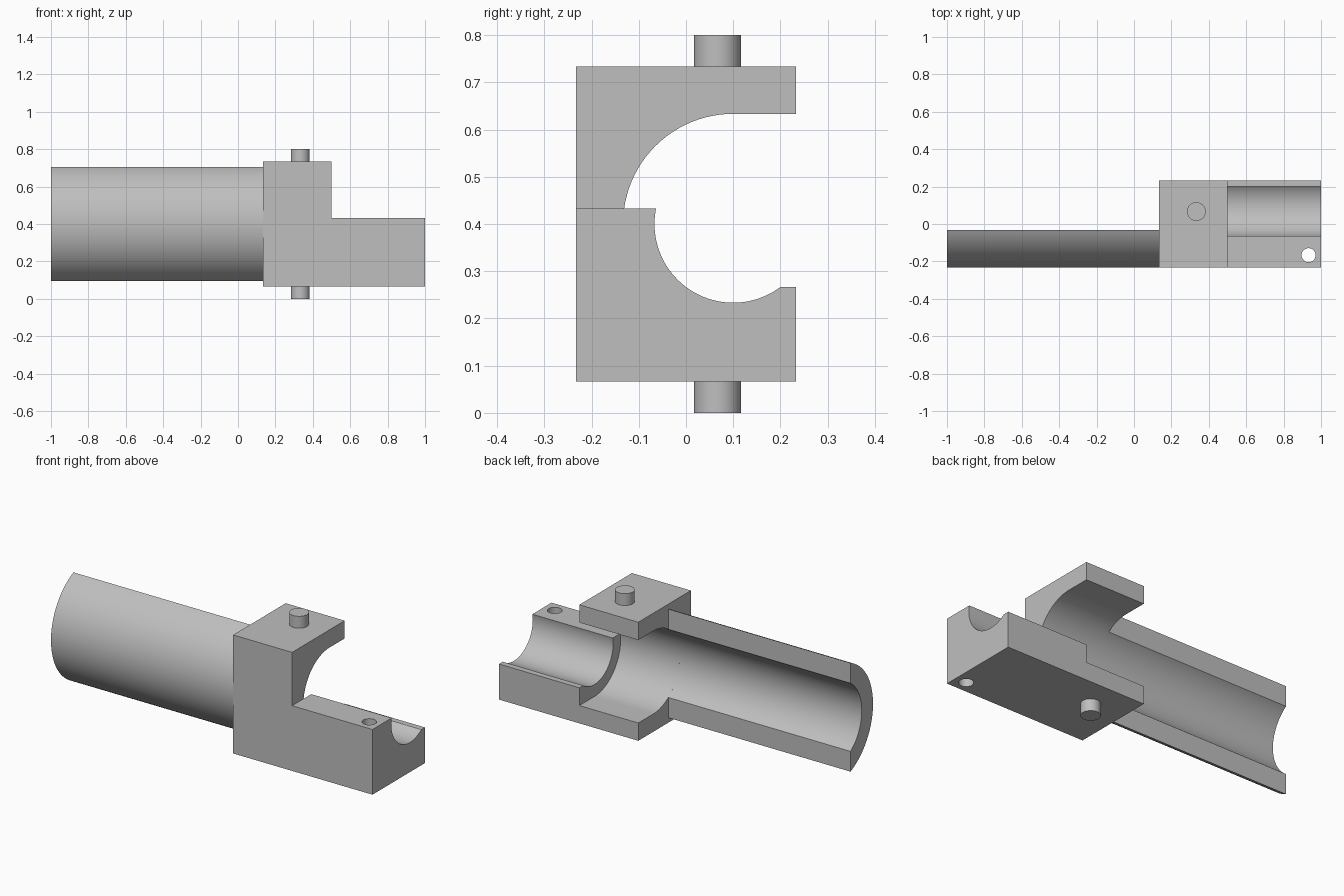
import bpy, bmesh
from math import sin, cos, acos, radians, pi
from mathutils import Vector

if "Cube" in bpy.data.objects:
    bpy.data.objects.remove(bpy.data.objects["Cube"], do_unlink=True)

grey = bpy.data.materials.new("plain grey")
grey.use_nodes = True
grey.diffuse_color = (0.52, 0.52, 0.52, 1)
grey.node_tree.nodes["Principled BSDF"].inputs["Base Color"].default_value = grey.diffuse_color

AXIS_Y, AXIS_Z = 0.1, 0.4          # shared bore axis, running along x
BORE, SMALL_BORE, TUBE = 0.2333, 0.1667, 0.3333
FRONT, BACK = -0.2333, 0.2333
BASE, TOP, STEP = 0.0667, 0.7333, 0.4333


def arc(radius, start, end, n=48):
    """Points (y, z) on a circle about the bore axis."""
    angles = [start + (end - start) * i / n for i in range(n + 1)]
    return [(AXIS_Y + radius * cos(a), AXIS_Z + radius * sin(a)) for a in angles]


def prism(name, points, offset):
    """Extrude a closed outline of 3D points by an offset."""
    bm = bmesh.new()
    face = bm.faces.new([bm.verts.new(p) for p in points])
    new = bmesh.ops.extrude_face_region(bm, geom=[face])["geom"]
    moved = [v for v in new if isinstance(v, bmesh.types.BMVert)]
    bmesh.ops.translate(bm, verts=moved, vec=Vector(offset))
    bmesh.ops.recalc_face_normals(bm, faces=bm.faces)
    mesh = bpy.data.meshes.new(name)
    bm.to_mesh(mesh)
    bm.free()
    mesh.materials.append(grey)
    obj = bpy.data.objects.new(name, mesh)
    bpy.context.collection.objects.link(obj)
    return obj


def along_x(name, outline, x0, x1):
    return prism(name, [(x0, y, z) for y, z in outline], (x1 - x0, 0, 0))


def upright_cylinder(name, x, y, radius, z0, z1, n=48):
    ring = [(x + radius * cos(2 * pi * i / n), y + radius * sin(2 * pi * i / n), z0)
            for i in range(n)]
    return prism(name, ring, (0, 0, z1 - z0))


def activate(obj):
    bpy.ops.object.select_all(action="DESELECT")
    obj.select_set(True)
    bpy.context.view_layer.objects.active = obj


def cut(obj, cutter):
    cutter.hide_render = True
    mod = obj.modifiers.new("cut", "BOOLEAN")
    mod.operation, mod.solver, mod.object = "DIFFERENCE", "EXACT", cutter
    activate(obj)
    bpy.ops.object.modifier_apply(modifier=mod.name)
    bpy.data.objects.remove(cutter, do_unlink=True)


# Stepped block: tall collar with a low cradle in front of it
side = [(0.1333, BASE), (1, BASE), (1, STEP), (0.5, STEP), (0.5, TOP), (0.1333, TOP)]
block = prism("stepped_block", [(x, FRONT, z) for x, z in side], (0, BACK - FRONT, 0))

# Wide open-backed bore through the collar
slot = arc(BORE, pi / 2, 3 * pi / 2) + [(0.3, AXIS_Z - BORE), (0.3, AXIS_Z + BORE)]
cut(block, along_x("collar_bore_cutter", slot, 0.05, 0.5))

# Narrow bore in the cradle, with its rear lip lowered
lip_angle = -acos(0.1 / SMALL_BORE)
trough = arc(SMALL_BORE, radians(150), 2 * pi + lip_angle)
trough += [(0.3, trough[-1][1]), (0.3, trough[0][1])]
cut(block, along_x("cradle_bore_cutter", trough, 0.4, 1.1))

# Vertical hole at the cradle end
cut(block, upright_cylinder("hole_cutter", 0.9333, -0.1667, 0.0375, 0, 0.6))

# Open tube: a segment of a thick pipe cut flat at the back
cut_y = -0.0333 - AXIS_Y
outer, inner = acos(cut_y / TUBE), acos(cut_y / BORE)
section = arc(TUBE, outer, 2 * pi - outer) + arc(BORE, 2 * pi - inner, inner)
tube = along_x("open_tube", section, -1, 0.1333)

# Pivot pins above and below the collar
pins = [upright_cylinder(name, 0.3333, 0.0667, 0.05, z0, z1)
        for name, z0, z1 in (("upper_pin", 0.7, 0.8), ("lower_pin", 0, 0.1))]

for obj in [block, tube] + pins:
    activate(obj)
    bpy.ops.object.shade_smooth_by_angle(angle=radians(25))
